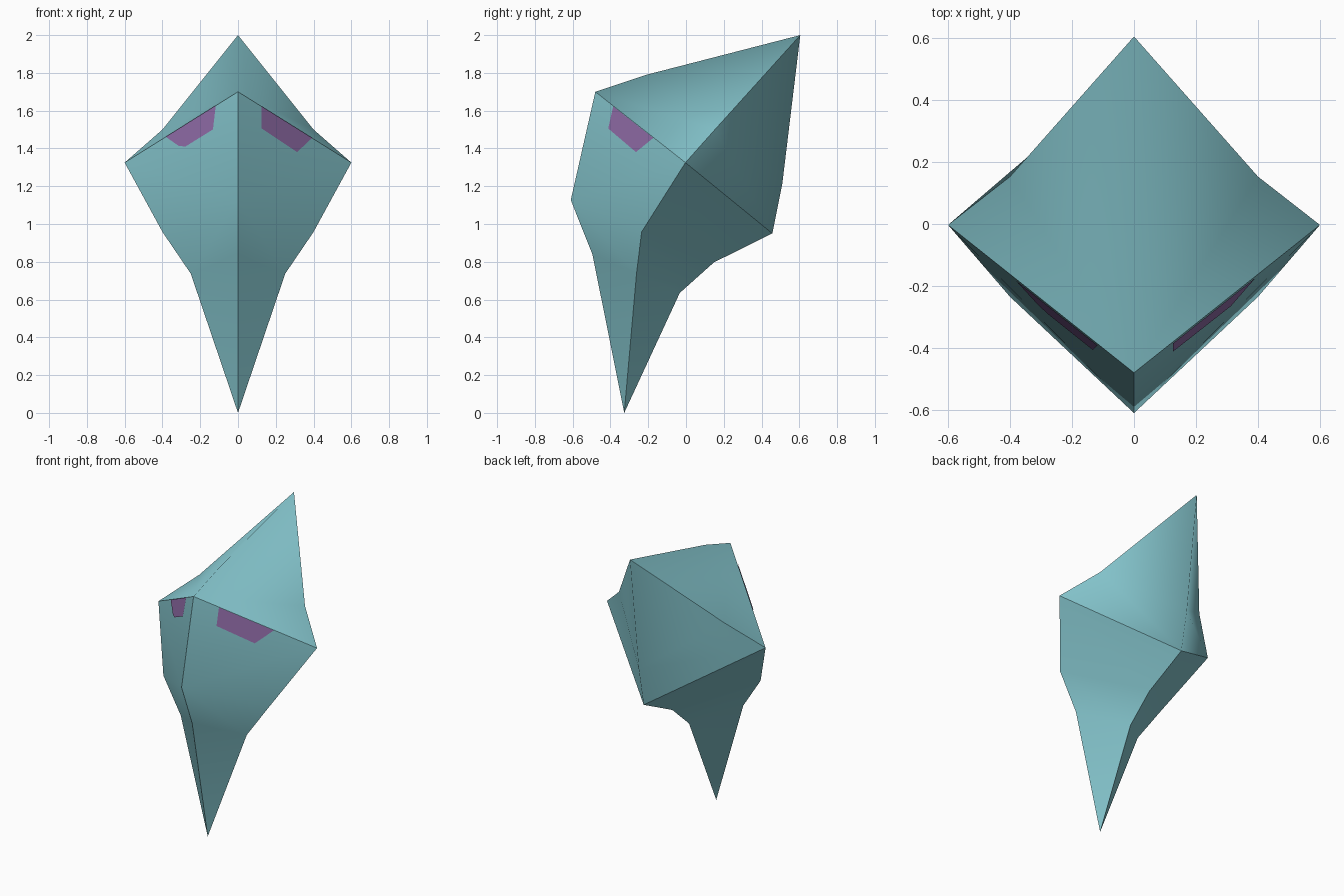
import bpy, bmesh
from mathutils import Vector

if "Cube" in bpy.data.objects:
    bpy.data.objects.remove(bpy.data.objects["Cube"])


def material(name, rgb):
    m = bpy.data.materials.new(name)
    m.diffuse_color = (*rgb, 1)
    m.use_nodes = True
    m.node_tree.nodes["Principled BSDF"].inputs["Base Color"].default_value = m.diffuse_color
    return m


teal = material("teal", (0.23, 0.55, 0.60))
purple = material("purple", (0.28, 0.15, 0.39))

# Key points on the centre plane (no mirror) and on the right side (mirrored)
CENTRE = {
    "tip": (0, 0.605, 2.0), "ridge": (0, -0.21, 1.79), "brow": (0, -0.48, 1.70),
    "front1": (0, -0.61, 1.127), "front2": (0, -0.495, 0.838), "foot": (0, -0.327, 0.0),
    "nape": (0, 0.51, 1.215), "back": (0, 0.457, 0.95),
    "under1": (0, 0.148, 0.797), "under2": (0, -0.033, 0.635),
}
SIDE = {
    "crest": (0.40, 0.153, 1.50), "corner": (0.60, -0.003, 1.325),
    "cheek1": (0.40, -0.235, 0.958), "cheek2": (0.25, -0.262, 0.737),
}
FACES = [
    "brow corner front1", "corner cheek1 front1",               # face
    "front1 cheek1 cheek2 front2", "front2 cheek2 foot",
    "brow ridge crest corner", "ridge tip crest",               # top
    "tip nape crest",                                           # back
    "corner back under1 cheek1", "cheek1 under1 under2 cheek2", # underside
    "cheek2 under2 foot",
]
BACK_SPLIT = {1: ["crest nape back", "crest back corner"],
              -1: ["crest nape corner", "nape back corner"]}
# Chains of edges that stay crisp
SHARP = ["brow front1 front2 foot", "brow corner back", "tip crest corner",
         "corner cheek1 cheek2 foot", "back under1 under2 foot"]

# Head: both halves built from the same panels
bm = bmesh.new()
centre = {k: bm.verts.new(p) for k, p in CENTRE.items()}
sides = {}
for s in (1, -1):
    v = dict(centre)
    v.update({k: bm.verts.new((s * x, y, z)) for k, (x, y, z) in SIDE.items()})
    sides[s] = v
    for f in FACES + BACK_SPLIT[s]:
        bm.faces.new([v[n] for n in f.split()]).smooth = True
bmesh.ops.recalc_face_normals(bm, faces=bm.faces)
for v in sides.values():
    for chain in SHARP:
        names = chain.split()
        for a, b in zip(names, names[1:]):
            bm.edges.get((v[a], v[b])).smooth = False
mesh = bpy.data.meshes.new("head")
bm.to_mesh(mesh)
bm.free()
mesh.materials.append(teal)
bpy.context.collection.objects.link(bpy.data.objects.new("head", mesh))


# Eyes: thin plates lying on the face plane just under the brow
def eye(name, s, outline):
    brow = Vector(CENTRE["brow"])
    corner = Vector(SIDE["corner"])
    front = Vector(CENTRE["front1"])
    n = (front - brow).cross(corner - brow).normalized()
    if n.y > 0:
        n = -n
    pts = []
    for x, z in outline:
        y = brow.y - (n.x * x + n.z * (z - brow.z)) / n.y
        p = Vector((x, y, z)) + n * 0.004
        pts.append((s * p.x, p.y, p.z))
    if s < 0:
        pts.reverse()
    m = bpy.data.meshes.new(name)
    m.from_pydata(pts, [], [tuple(range(len(pts)))])
    m.materials.append(purple)
    bpy.context.collection.objects.link(bpy.data.objects.new(name, m))


eye("right_eye", 1, [(0.123, 1.505), (0.31, 1.38), (0.39, 1.455), (0.123, 1.622)])
eye("left_eye", -1, [(0.13, 1.50), (0.275, 1.41), (0.31, 1.412), (0.38, 1.461), (0.115, 1.627)])
